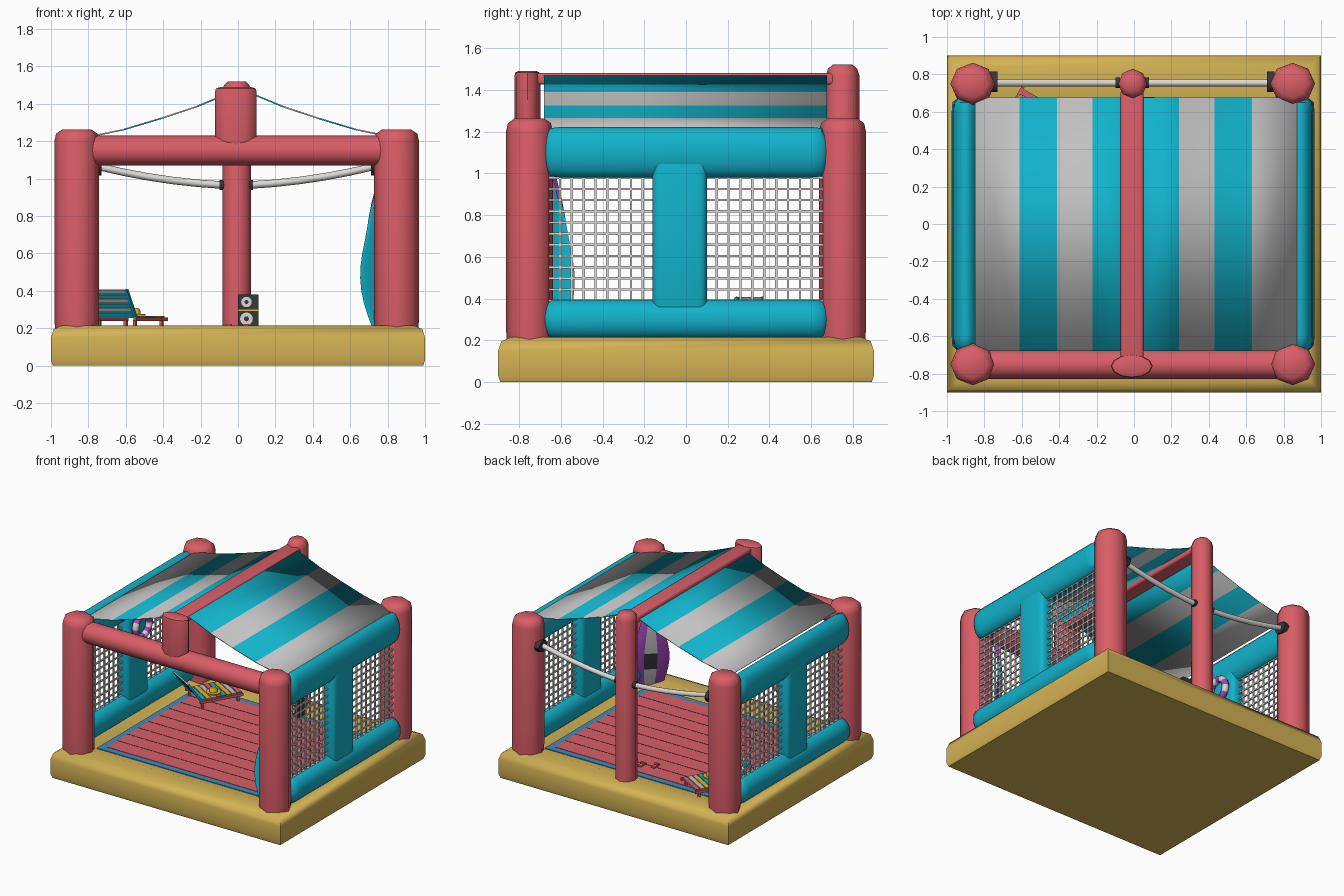
import bpy, bmesh
from math import sin, cos, pi, radians, atan2
from mathutils import Vector, Matrix

if "Cube" in bpy.data.objects:
    bpy.data.objects.remove(bpy.data.objects["Cube"])


def colour(name, rgb):
    m = bpy.data.materials.new(name)
    m.use_nodes = True
    m.diffuse_color = (*rgb, 1)
    m.node_tree.nodes["Principled BSDF"].inputs["Base Color"].default_value = (*rgb, 1)
    return m


red = colour("coral red", (0.70, 0.11, 0.135))
teal = colour("teal", (0.006, 0.45, 0.60))
gold = colour("sand gold", (0.66, 0.45, 0.09))
grey = colour("cloth grey", (0.54, 0.54, 0.54))
white = colour("off white", (0.72, 0.70, 0.68))
dark = colour("charcoal", (0.035, 0.038, 0.042))
purple = colour("purple", (0.36, 0.06, 0.50))
blue = colour("border blue", (0.045, 0.27, 0.50))
yellow = colour("yellow", (0.75, 0.45, 0.03))


def finish(name, bm, mats, rule=None, angle=50, matrix=None):
    """Turn a bmesh into a named object; rule picks a material index per face."""
    bmesh.ops.recalc_face_normals(bm, faces=bm.faces)
    for f in bm.faces:
        f.smooth = True
        if rule:
            f.material_index = rule(f)
    me = bpy.data.meshes.new(name)
    bm.to_mesh(me)
    bm.free()
    for m in mats:
        me.materials.append(m)
    me.set_sharp_from_angle(angle=radians(angle))
    ob = bpy.data.objects.new(name, me)
    bpy.context.collection.objects.link(ob)
    if matrix:
        ob.matrix_world = matrix
    return ob


def loft(bm, rings, caps=True):
    """Skin closed rings of points."""
    rows = [[bm.verts.new(p) for p in r] for r in rings]
    n = len(rows[0])
    for a, b in zip(rows, rows[1:]):
        for i in range(n):
            bm.faces.new((a[i], a[(i + 1) % n], b[(i + 1) % n], b[i]))
    if caps:
        bm.faces.new(rows[0][::-1])
        bm.faces.new(rows[-1])


def column(name, profile, rx, ry, mat, loc, axis="z", n=8):
    """Oval tube from (scale, height) pairs, laid along an axis."""
    bm = bmesh.new()
    loft(bm, [[Vector((rx * s * cos(2 * pi * i / n), ry * s * sin(2 * pi * i / n), h))
               for i in range(n)] for s, h in profile])
    rot = {"z": Matrix(), "x": Matrix.Rotation(pi / 2, 4, "Y"),
           "y": Matrix.Rotation(-pi / 2, 4, "X")}[axis]
    return finish(name, bm, [mat], matrix=Matrix.Translation(loc) @ rot)


def add_box(bm, centre, size, rot=Matrix()):
    m = Matrix.Translation(centre) @ rot @ Matrix.Diagonal((*size, 1))
    return bmesh.ops.create_cube(bm, size=1, matrix=m)["verts"]


def box(name, centre, size, mat, bevel=0, matrix=None, rot=Matrix()):
    bm = bmesh.new()
    add_box(bm, centre, size, rot)
    if bevel:
        bmesh.ops.bevel(bm, geom=bm.edges[:], offset=bevel, segments=3, profile=0.5,
                        affect="EDGES")
    return finish(name, bm, [mat], angle=40, matrix=matrix)


# Inflated base with a shallow well for the floor
bm = bmesh.new()
loft(bm, [[Vector((sx * hx, sy * hy, z)) for sx, sy in ((-1, -1), (1, -1), (1, 1), (-1, 1))]
          for hx, hy, z in ((0.99, 0.89, 0), (1, 0.9, 0.03), (1, 0.9, 0.15), (0.985, 0.885, 0.195),
                            (0.94, 0.84, 0.215), (0.86, 0.73, 0.215), (0.79, 0.65, 0.19))])
finish("base", bm, [gold])

# Floor mat, planks and seams
box("floor_border", (0, 0, 0.192), (1.56, 1.28, 0.008), blue)
box("floor_planks", (0, 0, 0.195), (1.46, 1.18, 0.008), red)
bm = bmesh.new()
for i in range(1, 9):
    add_box(bm, (0, -0.59 + i * 0.131, 0.1985), (1.46, 0.008, 0.003))
finish("floor_seams", bm, [dark])

# Corner posts and centre posts
for x, sx in ((-0.862, "right"), (0.848, "left")):
    for y, sy in ((-0.75, "front"), (0.75, "back")):
        column(f"{sy}_{sx}_post", ((0.95, 0.17), (1, 0.25), (1, 1.2), (0.92, 1.24), (0.65, 1.262)),
               0.12, 0.112, red, (x, y, 0))
column("back_centre_post", ((1, 0.17), (1, 1.47), (0.88, 1.5), (0.6, 1.52)),
       0.077, 0.08, red, (-0.007, 0.75, 0))
column("front_centre_post", ((0.9, 1.13), (1, 1.16), (1, 1.46), (0.95, 1.482), (0.7, 1.49)),
       0.112, 0.062, red, (-0.012, -0.76, 0), n=12)

# Front beam and roof ridge
column("front_beam", ((1, -0.8), (1, 0.8)), 0.08, 0.08, red, (-0.01, -0.75, 1.15), "x", 12)
box("roof_ridge", (-0.01, 0, 1.452), (0.122, 1.44, 0.055), red, 0.015)

# Striped, slightly sagging awnings
steps = ((0.03, 1.468), (0.23, 1.385), (0.42, 1.322), (0.62, 1.262), (0.86, 1.212))
for side, sname in ((1, "left"), (-1, "right")):
    bm = bmesh.new()
    rows = [[bm.verts.new((0.01 + side * x, y, z)) for y in (-0.68, 0.675)] for x, z in steps]
    for i, (a, b) in enumerate(zip(rows, rows[1:])):
        bm.faces.new((a[0], b[0], b[1], a[1])).material_index = i % 2
    roof = finish(f"{sname}_awning", bm, [teal, grey])
    solid = roof.modifiers.new("thickness", "SOLIDIFY")
    solid.thickness = 0.008
    solid.offset = 0

# Side walls: two rails, a pillar and two nets each
for x, sname in ((-0.9, "right"), (0.89, "left")):
    for part, z, rx, rz in (("top", 1.1, 0.066, 0.122), ("bottom", 0.3, 0.075, 0.095)):
        column(f"{sname}_{part}_rail", ((0.3, -0.7), (0.95, -0.65), (1, -0.6), (1, 0.6),
                                        (0.95, 0.65), (0.3, 0.69)), rx, rz, teal, (x, 0, z), "y", 16)
    box(f"{sname}_wall_pillar", (x, -0.03, 0.7), (0.115, 0.26, 0.8), teal, 0.035)
    bm = bmesh.new()
    for y0, y1 in ((-0.66, -0.15), (0.09, 0.66)):
        cols, rows = round((y1 - y0) / 0.055), 11
        for i in range(cols + 1):
            add_box(bm, (x, y0 + (y1 - y0) * i / cols, 0.685), (0.01, 0.011, 0.62))
        for j in range(rows + 1):
            add_box(bm, (x, (y0 + y1) / 2, 0.39 + j * 0.0535), (0.01, y1 - y0, 0.011))
    finish(f"{sname}_wall_nets", bm, [white])

# Sagging rear ropes with clamps
for side, sname in ((1, "left"), (-1, "right")):
    pts = [(-0.01 + side * (0.07 + 0.67 * t), 0.755, 0.965 + 0.035 * t + 0.065 * t * t)
           for t in (0, 0.2, 0.4, 0.6, 0.8, 1)]
    bm = bmesh.new()
    loft(bm, [[Vector(p) + Vector((0, 0.02 * cos(a * pi / 4), 0.02 * sin(a * pi / 4)))
               for a in range(8)] for p in pts])
    finish(f"{sname}_rear_rope", bm, [white])
    column(f"{sname}_rope_clamp", ((1, -0.02), (1, 0.02)), 0.045, 0.055, dark,
           (-0.01 + side * 0.74, 0.76, 1.06), "x")
    column(f"{sname}_rope_collar", ((1, -0.012), (1, 0.012)), 0.027, 0.027, dark,
           (-0.01 + side * 0.078, 0.755, 0.966), "x")

# Surfboard leaning in the front left corner, local x across and y as normal
bm = bmesh.new()
rings = []
for k in range(13):
    t = k / 12
    w = 0.145 * max(0.06, (1 - t ** 2.6)) * (0.72 + 0.28 * sin(pi * min(1, t * 1.6)))
    bow = 0.05 * (2 * t - 1) ** 2
    rings.append([Vector((w * u, v - 0.025 + 0.05 * t - bow, 0.2 + 0.8 * t)) for u, v in
                  ((-1, 0), (-0.8, 0.012), (-0.35, 0.016), (0.35, 0.016), (0.8, 0.012), (1, 0),
                   (0.8, -0.012), (-0.8, -0.012))])
loft(bm, rings)


def board_rule(f):
    c = f.calc_center_median()
    if f.normal.y < -0.6:
        return 0
    width = max(abs(v.co.x) for v in f.verts)
    if f.normal.y > 0.6 and abs(c.x) < 0.2 * width:
        return 3 if 0.32 < c.z < 0.46 else 2
    return 1


board_place = Matrix.Translation((0.74, -0.62, 0)) @ Matrix.Rotation(pi / 4, 4, "Z")
bm.normal_update()
finish("surfboard", bm, [teal, purple, grey, dark], board_rule, matrix=board_place)

# Swim ring hung on the right wall
bm = bmesh.new()
seg = 24
for i in range(seg):
    pair = []
    for a in (2 * pi * i / seg, 2 * pi * (i + 1) / seg):
        pair.append([Vector((0.026 * sin(b * pi / 4), (0.085 + 0.026 * cos(b * pi / 4)) * cos(a),
                             (0.085 + 0.026 * cos(b * pi / 4)) * sin(a))) for b in range(8)])
    loft(bm, pair, caps=False)
bmesh.ops.remove_doubles(bm, verts=bm.verts, dist=0.0005)


def ring_rule(f):
    c = f.calc_center_median()
    return int((atan2(c.z, c.y) + pi) / (2 * pi) * 12) % 2


finish("swim_ring", bm, [purple, white], ring_rule, matrix=Matrix.Translation((-0.81, -0.03, 0.92)))

# Slatted lounger, local y runs from head to foot
lounge = Matrix.Translation((-0.65, 0.39, 0.2)) @ Matrix.Rotation(radians(-30), 4, "Z")
slat_colours = (teal, yellow, grey, red)
back_tilt = Matrix.Rotation(radians(-56), 4, "X")
for i in range(8):
    box(f"lounger_seat_slat_{i + 1}", (0, 0.02 + i * 0.04, 0.06), (0.23, 0.034, 0.012),
        slat_colours[i % 4], matrix=lounge)
for i in range(6):
    box(f"lounger_back_slat_{i + 1}", (0, -0.01 - i * 0.018, 0.075 + i * 0.024),
        (0.23, 0.024, 0.01), slat_colours[i % 2 * 2], matrix=lounge, rot=back_tilt)
for s, sname in ((-1, "right"), (1, "left")):
    box(f"lounger_{sname}_frame", (s * 0.122, 0.155, 0.048), (0.016, 0.34, 0.02), red, matrix=lounge)
    box(f"lounger_{sname}_back_frame", (s * 0.122, -0.055, 0.13), (0.016, 0.18, 0.016), teal,
        matrix=lounge, rot=back_tilt)
    for y in (0.01, 0.29):
        box(f"lounger_{sname}_leg", (s * 0.11, y, 0.022), (0.016, 0.016, 0.045), red, matrix=lounge)
column("sun_hat_brim", ((1, 0), (1, 0.008)), 0.055, 0.055, yellow, (-0.55, 0.48, 0.268), n=16)
column("sun_hat_crown", ((1, 0), (0.9, 0.02), (0.6, 0.032)), 0.03, 0.03, yellow,
       (-0.55, 0.48, 0.276), n=16)

# Speaker with two cones and a trim band
box("speaker", (0.055, 0.64, 0.285), (0.11, 0.08, 0.19), dark)
box("speaker_band", (0.055, 0.598, 0.295), (0.11, 0.006, 0.008), yellow)
for z, r in ((0.34, 0.028), (0.25, 0.034)):
    column("speaker_cone", ((1, -0.004), (1, 0.004)), r, r, white, (0.045, 0.598, z), "y", 16)
    column("speaker_core", ((1, -0.004), (1, 0.004)), r * 0.4, r * 0.4, dark,
           (0.045, 0.594, z), "y", 12)

# Pair of sandals on the floor
for x, y in ((0.04, 0.49), (-0.05, 0.45)):
    box("sandal_sole", (x, y, 0.205), (0.03, 0.07, 0.012), red, 0.004)
    box("sandal_strap", (x, y - 0.012, 0.216), (0.034, 0.016, 0.014), red, 0.004)
